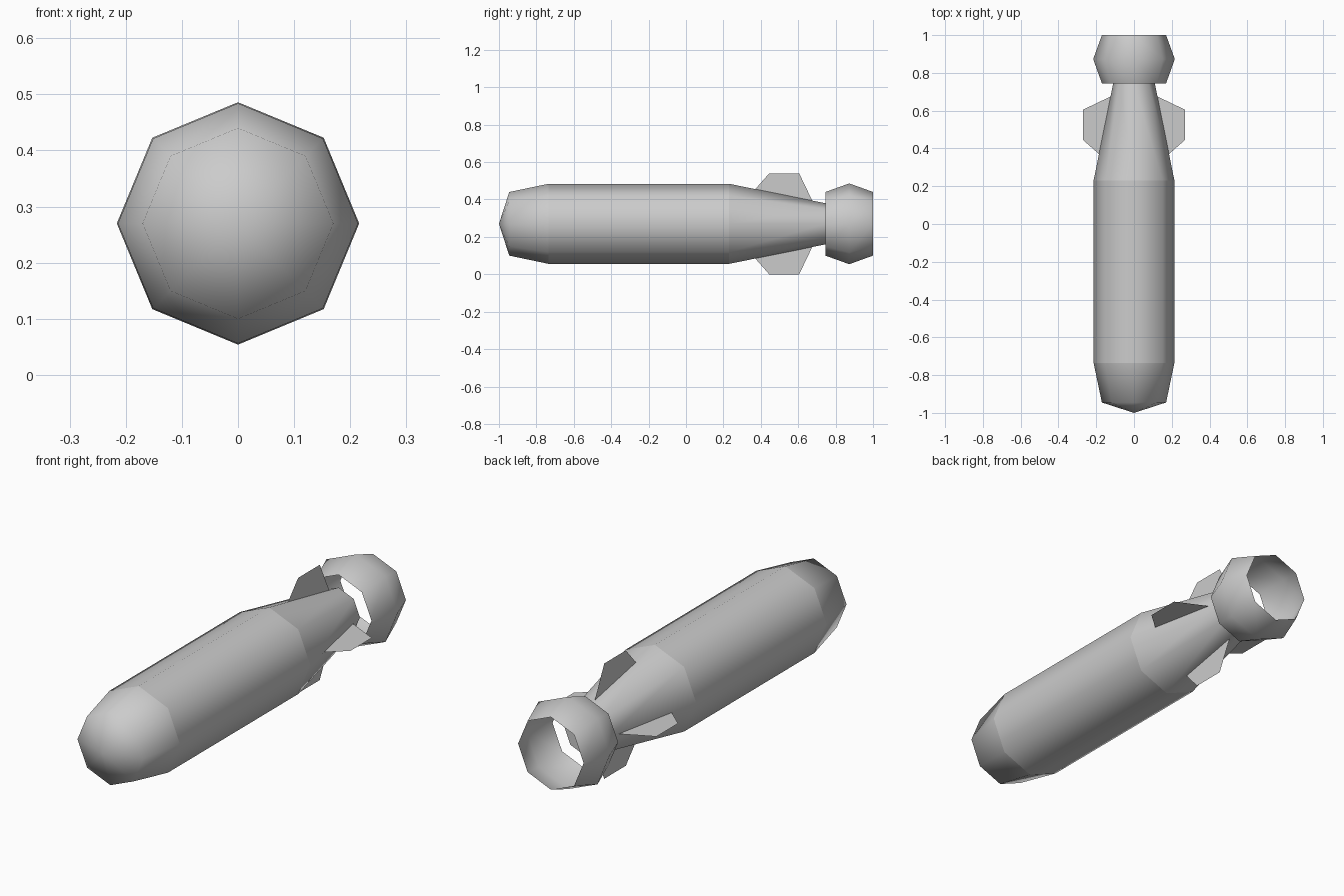
import bpy
import bmesh
from math import cos, sin, pi

cube = bpy.data.objects.get("Cube")
if cube:
    bpy.data.objects.remove(cube, do_unlink=True)

SIDES = 8
AXIS_Z = 0.27

grey = bpy.data.materials.new("plain grey")
grey.use_nodes = True
colour = (0.6, 0.6, 0.6, 1)
grey.diffuse_color = colour
grey.node_tree.nodes["Principled BSDF"].inputs["Base Color"].default_value = colour


def finish(bm, name, smooth):
    for face in bm.faces:
        face.smooth = smooth
    mesh = bpy.data.meshes.new(name)
    bm.to_mesh(mesh)
    bm.free()
    mesh.materials.append(grey)
    obj = bpy.data.objects.new(name, mesh)
    obj.location.z = AXIS_Z
    bpy.context.collection.objects.link(obj)
    return obj


def lathe(name, profile, cap=False):
    """Eight-sided shell around the y axis from (y, radius) pairs."""
    bm = bmesh.new()
    angles = [2 * pi * k / SIDES for k in range(SIDES)]
    rings = [[bm.verts.new((r * cos(a), y, r * sin(a))) for a in angles]
             for y, r in profile]
    for near, far in zip(rings, rings[1:]):
        for k in range(SIDES):
            n = (k + 1) % SIDES
            bm.faces.new((near[k], far[k], far[n], near[n]))
    bmesh.ops.remove_doubles(bm, verts=bm.verts, dist=0.0001)
    obj = finish(bm, name, True)
    if cap:
        # flat end plate, separate so that its rim stays sharp
        y, r = profile[-1]
        plate = bmesh.new()
        plate.faces.new([plate.verts.new((r * cos(a), y, r * sin(a)))
                         for a in reversed(angles)])
        finish(plate, name + "_end", False)
    return obj


# Body: blunt nose, straight casing and tapered tail
lathe("nose", [(-1, 0), (-0.945, 0.17), (-0.735, 0.214)])
lathe("casing", [(-0.735, 0.214), (0.23, 0.214)])
lathe("tail_cone", [(0.23, 0.214), (0.745, 0.11)], cap=True)

# Open shroud behind the tail
lathe("tail_shroud", [(0.745, 0.17), (0.873, 0.216), (1, 0.17)])

# Four thin fins, in the horizontal and vertical planes
fin_outline = [(0.37, 0.185), (0.445, 0.27), (0.605, 0.27), (0.675, 0.124)]
for k, name in enumerate(("left_fin", "top_fin", "right_fin", "bottom_fin")):
    a = k * pi / 2
    bm = bmesh.new()
    bm.faces.new([bm.verts.new((r * cos(a), y, r * sin(a)))
                  for y, r in fin_outline])
    finish(bm, name, False)
